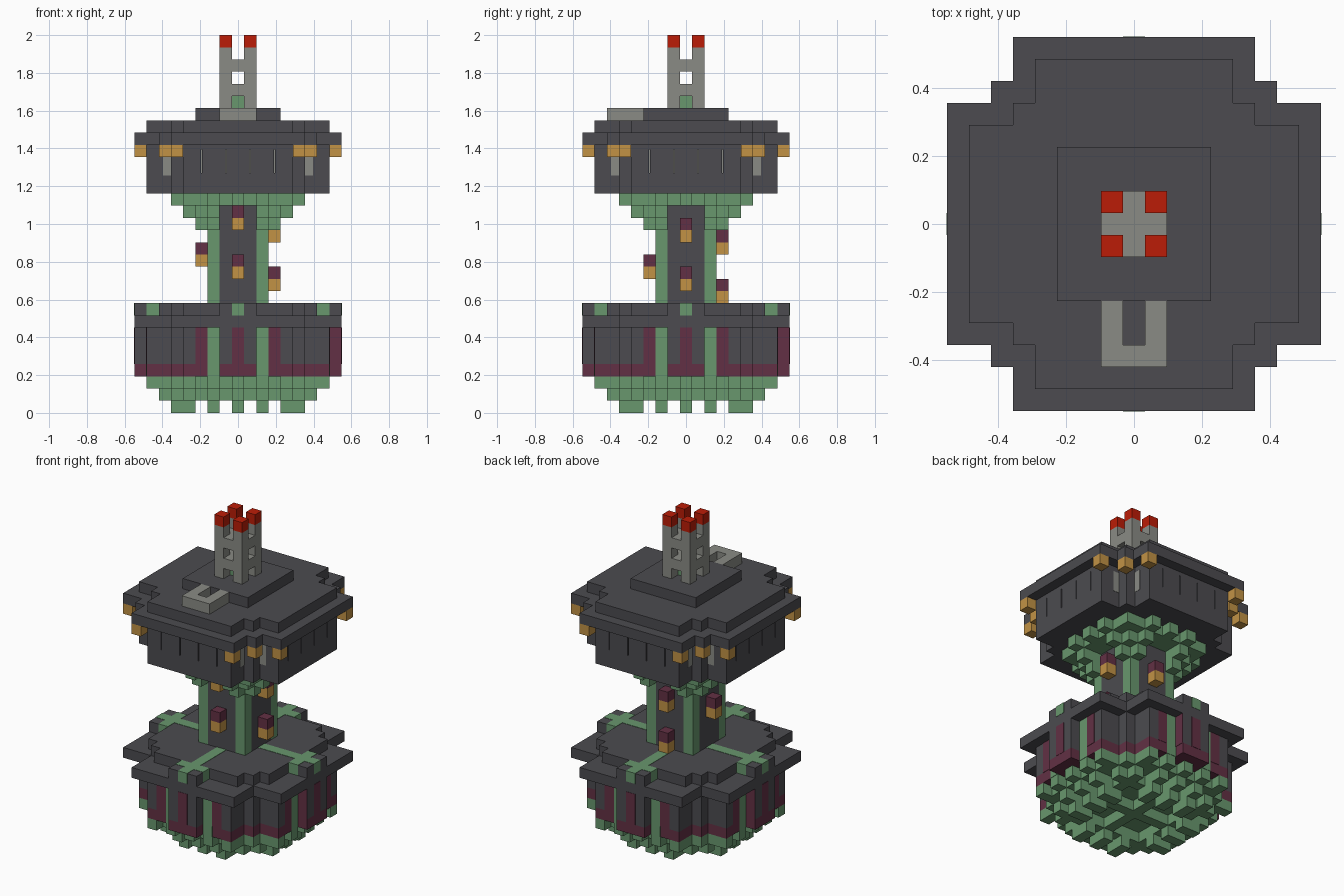
import bpy, bmesh
from mathutils import Matrix, Vector

cube = bpy.data.objects.get("Cube")
if cube:
    bpy.data.objects.remove(cube, do_unlink=True)

U = 2 / 31      # size of one block
T = 0.03        # thickness of painted plates, in blocks


def material(name, rgb):
    m = bpy.data.materials.new(name)
    m.use_nodes = True
    m.diffuse_color = (*rgb, 1)
    m.node_tree.nodes["Principled BSDF"].inputs["Base Color"].default_value = (*rgb, 1)
    return m


dark = material("dark stone", (0.072, 0.071, 0.08))
green = material("oxidised green", (0.138, 0.31, 0.155))
ochre = material("ochre lamp", (0.54, 0.29, 0.06))
maroon = material("maroon", (0.123, 0.03, 0.058))
grey = material("grey stone", (0.255, 0.26, 0.235))
red = material("red", (0.5, 0.012, 0.002))


def build(name, mat, boxes, turns=1):
    """Boxes are (x0, x1, y0, y1, z0, z1) in blocks, repeated by quarter turns."""
    bm = bmesh.new()
    for turn in range(turns):
        spin = Matrix.Rotation(turn * 1.5707963268, 4, "Z")
        for x0, x1, y0, y1, z0, z1 in boxes:
            place = Matrix.Translation(Vector((x0 + x1, y0 + y1, z0 + z1)) * U / 2)
            size = Matrix.Diagonal(((x1 - x0) * U, (y1 - y0) * U, (z1 - z0) * U, 1))
            bmesh.ops.create_cube(bm, size=1, matrix=spin @ place @ size)
    mesh = bpy.data.meshes.new(name)
    bm.to_mesh(mesh)
    bm.free()
    mesh.materials.append(mat)
    ob = bpy.data.objects.new(name, mesh)
    bpy.context.collection.objects.link(ob)
    return ob


def slab(a, b, z0, z1):
    return (-a, a, -b, b, z0, z1)


def cross(reach, half, core, z0, z1):
    """Plan with two crossing bars and a square core."""
    return [slab(reach, half, z0, z1), slab(half, reach, z0, z1), slab(core, core, z0, z1)]


def cell(x, y, z0, z1):
    return (x - .5, x + .5, y - .5, y + .5, z0, z1)


def prongs(x0, x1, z0, z1, rows=(-2, 0, 2)):
    return [(x0, x1, y - .5, y + .5, z0, z1) for y in rows]


def mirror_x(boxes):
    return boxes + [(-b[1], -b[0], *b[2:]) for b in boxes]


# stepped underside with ribs and feet
build("underside", green, cross(6.5, 4.5, 5.5, 2, 3))
build("underside_prongs", green, prongs(6.5, 7.5, 2, 3, (-4, -2, 0, 2, 4)), 4)
build("underside_ribs", green, prongs(-6.5, 6.5, 1, 2, (0,)) + prongs(-5.5, 5.5, 1, 2, (-4, 4)), 2)
build("underside_stubs", green, prongs(3.5, 6.5, 1, 2, (-2, 2)), 4)
build("feet", green, prongs(3.5, 5.5, 0, 1), 4)

# lower hall: recessed body, narrow bays on the axes, painted strips
build("lower_wall_base", maroon, cross(7.5, 4.5, 5.5, 3, 4) + cross(8.5, 1.5, 1.5, 3, 4))
build("lower_walls", dark, cross(7.5, 4.5, 5.5, 4, 7) + cross(8.5, 1.5, 1.5, 4, 7))
build("wall_green_strips", green, mirror_x([(1.5, 2.5, -7.5 - T, -7.5, 3, 7)]), 4)
build("wall_maroon_strips", maroon, mirror_x([(2.5, 3.5, -7.5 - T, -7.5, 4, 7)])
      + [(-.5, .5, -8.5 - T, -8.5, 4, 7), (-1.5 - T, -1.5, -8.5, -7.5, 4, 7)], 4)

# terrace with green paths
build("terrace_rim", dark, cross(8.5, 5.5, 5.5, 7, 8))
build("terrace_plate", dark, cross(6.5, 4.5, 5.5, 8, 9))
build("terrace_end_blocks", dark, [(7.5, 8.5, -1.5, 1.5, 8, 9)], 4)
build("terrace_paths", green, [(2.5, 8.5 + T, -.5, .5, 8, 9 + T),
                               (6.5, 7.5, -1.5, 1.5, 8, 9 + T)], 4)

# shaft with green corners
build("shaft", dark, cross(2.5, 1.5, 1.5, 9, 17))
build("shaft_corners", green, [(1.5, 2.5, 1.5, 2.5, 9, 17)], 4)

# lanterns climbing the shaft in a spiral
hoods, lamps = [], []
for x, y, tops in ((0, -3, (16, 12)), (3, 0, (15, 11)), (0, 3, (14, 10)), (-3, 0, (13,))):
    for z in tops:
        hoods.append(cell(x, y, z, z + 1))
        lamps.append(cell(x, y, z - 1, z))
build("lantern_hoods", maroon, hoods)
build("lantern_lamps", ochre, lamps)

# flaring brackets below the upper hall
brackets = []
for z, reach, core in ((15, 3.5, 2.5), (16, 4.5, 3.5)):
    brackets += [(1.5, reach, 1.5, 2.5, z, z + 1), (1.5, 2.5, 1.5, reach, z, z + 1),
                 (1.5, core, 1.5, core, z, z + 1)]
build("brackets", green, brackets, 4)
build("bracket_plate", green, cross(4.5, 3.5, 3.5, 17, 18))
build("bracket_prongs", green, prongs(4.5, 5.5, 17, 18) + [cell(4, 4, 17, 18)], 4)

# upper hall: facing panels leave hairline slits over a grey lining
build("upper_walls", dark, cross(7, 4.5, 5.5, 18, 22))
build("slit_lining", grey, [(-3.2, 3.2, -7 - T, -7, 19.7, 21.6)], 4)
gap = .04
facing = [(-4.5, 4.5, -7.5, -7, 18, 19.7), (-4.5, 4.5, -7.5, -7, 21.6, 22),
          (-1 + gap, 1 - gap, -7.5, -7, 19.7, 21.6)]
facing += mirror_x([(a + gap, b - gap, -7.5, -7, 19.7, 21.6) for a, b in ((1, 3), (3, 4.5 + gap))])
build("wall_facing", dark, facing, 4)
build("corner_windows", grey, mirror_x([(5.5, 6.16, -4.5 - T, -4.5, 19.5, 21.5)]), 4)
build("eave_lamps", ochre, mirror_x([cell(5, -8, 21, 22)]) + [cell(6, -6, 21, 22)], 4)

# stepped roof
build("roof_eave", dark, cross(8.5, 5.5, 6.5, 22, 23))
build("roof_step", dark, cross(7.5, 4.5, 5.5, 23, 24))
build("roof_top", dark, [slab(3.5, 3.5, 24, 25)])
build("roof_bracket", grey, mirror_x([(.5, 1.5, -6.5, -3.5, 24, 25)])
      + [(-.5, .5, -6.5, -5.5, 24, 25)])

# open mast with red tips
build("mast_posts", grey, [cell(1, 1, 25, 30)], 4)
build("mast_decks", grey, [slab(1.5, 1.5, z, z + 1) for z in (26, 28)])
build("mast_core", green, [slab(.5, .5, 25, 26)])
build("mast_tips", red, [cell(1, 1, 30, 31)], 4)
